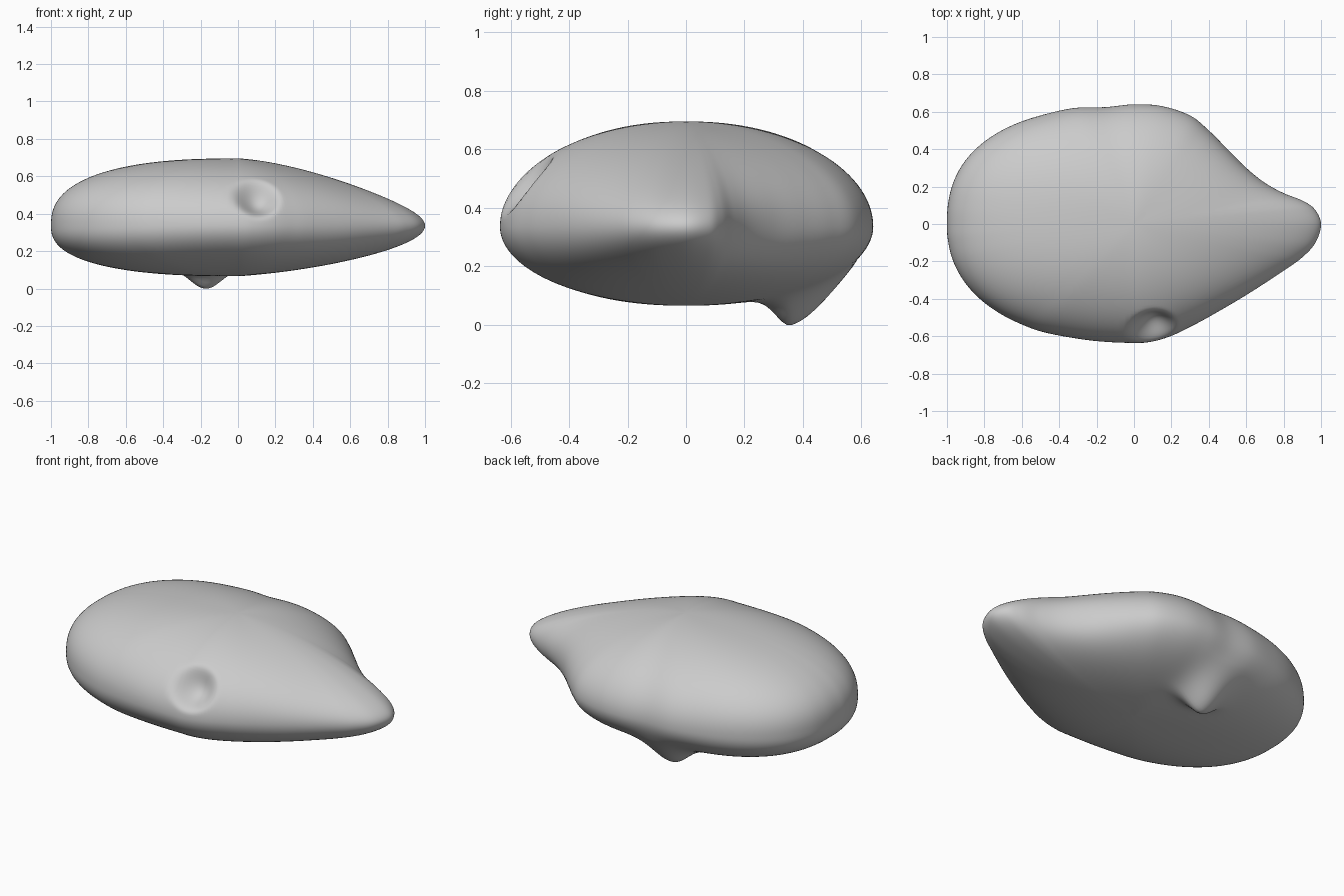
import bpy, bmesh, math
from mathutils import Vector

if "Cube" in bpy.data.objects:
    bpy.data.objects.remove(bpy.data.objects["Cube"])


def blunt_end(n, w, degrees):
    """Points on a superellipse arc for the rounded left end."""
    return [(-math.sin(math.radians(d)) ** (2 / n),
             w * math.cos(math.radians(d)) ** (2 / n)) for d in degrees]


# Outline seen from above, counter-clockwise from the pointed end
ARC = [25, 35, 45, 55, 65, 75, 84]
OUTLINE = ([(1, 0), (.965, .08), (.9, .125), (.8, .165), (.7, .22), (.6, .30), (.5, .40),
            (.4, .50), (.3, .58), (.15, .63), (0, .64), (-.15, .625), (-.32, .62)]
           + blunt_end(2.42, .632, ARC) + [(-1, 0)]
           + blunt_end(2.25, -.636, ARC[::-1])
           + [(-.22, -.624), (0, -.636), (.1, -.628), (.2, -.598), (.3, -.55), (.4, -.497),
              (.6, -.38), (.8, -.25), (.9, -.178), (.97, -.1)])
SUB, RINGS = 6, 96
MID, UP, DOWN = .33, .36, .27
BUMP = Vector((-.17, .36))
DENT = Vector((.095, -.54, .47))


def smooth_loop(pts, sub):
    """Closed Catmull-Rom curve through the points."""
    p = [Vector(q) for q in pts]
    n, out = len(p), []
    for i in range(n):
        a, b, c, d = p[i - 1], p[i], p[(i + 1) % n], p[(i + 2) % n]
        for k in range(sub):
            t = k / sub
            out.append(.5 * (2 * b + (c - a) * t + (2 * a - 5 * b + 4 * c - d) * t * t
                             + (3 * b - a - 3 * c + d) * t ** 3))
    return out


def body_point(rim, theta):
    """Point on the body: round at the blunt end, tapering at the pointed end."""
    u = rim.normalized()
    t = min(1, math.sin(theta))
    top = theta < math.pi / 2
    w = u.x * u.x
    xy = rim * t
    if u.x > 0:
        # fade the waisted outline into a plain ellipse towards the poles
        oval = u / math.hypot(u.x, u.y / .64)
        xy = oval.lerp(rim, t * t) * t
        taper = .44 * t ** 1.3 if top else .25 * t
        h = math.sqrt(1 - t * t) * (1 - w * taper)
    else:
        h = max(0, 1 - t ** (2 + .5 * w)) ** (.5 - .1 * w)
    co = Vector((xy.x, xy.y, MID + (UP * h if top else -DOWN * h)))
    # small foot-like bump underneath
    if not top:
        dx, dy = co.x - BUMP.x, co.y - BUMP.y
        sy = .05 if dy < 0 else .12
        g = math.exp(-.5 * ((dx / .085) ** 2 + (dy / sy) ** 2))
        co.z -= .112 * g * min(1, h * 2.5)
    # shallow pit on the front
    d = (co - DENT).length / .145
    if d < 1:
        co += Vector((0, .75, -.6)) * .095 * (1 - d * d) ** 2
    return co


bm = bmesh.new()
loop = smooth_loop(OUTLINE, SUB)
n = len(loop)
rings = [[bm.verts.new(body_point(p, math.pi * j / RINGS)) for p in loop]
         for j in range(1, RINGS)]
north = bm.verts.new((0, 0, MID + UP))
south = bm.verts.new((0, 0, MID - DOWN))
for i in range(n):
    k = (i + 1) % n
    bm.faces.new((north, rings[0][i], rings[0][k]))
    bm.faces.new((south, rings[-1][k], rings[-1][i]))
    for r, s in zip(rings, rings[1:]):
        bm.faces.new((r[i], s[i], s[k], r[k]))

# stand on the floor
low = min(v.co.z for v in bm.verts)
for v in bm.verts:
    v.co.z -= low
bmesh.ops.recalc_face_normals(bm, faces=bm.faces)
mesh = bpy.data.meshes.new("pebble_body")
bm.to_mesh(mesh)
bm.free()
for f in mesh.polygons:
    f.use_smooth = True
bpy.context.collection.objects.link(bpy.data.objects.new("pebble_body", mesh))
